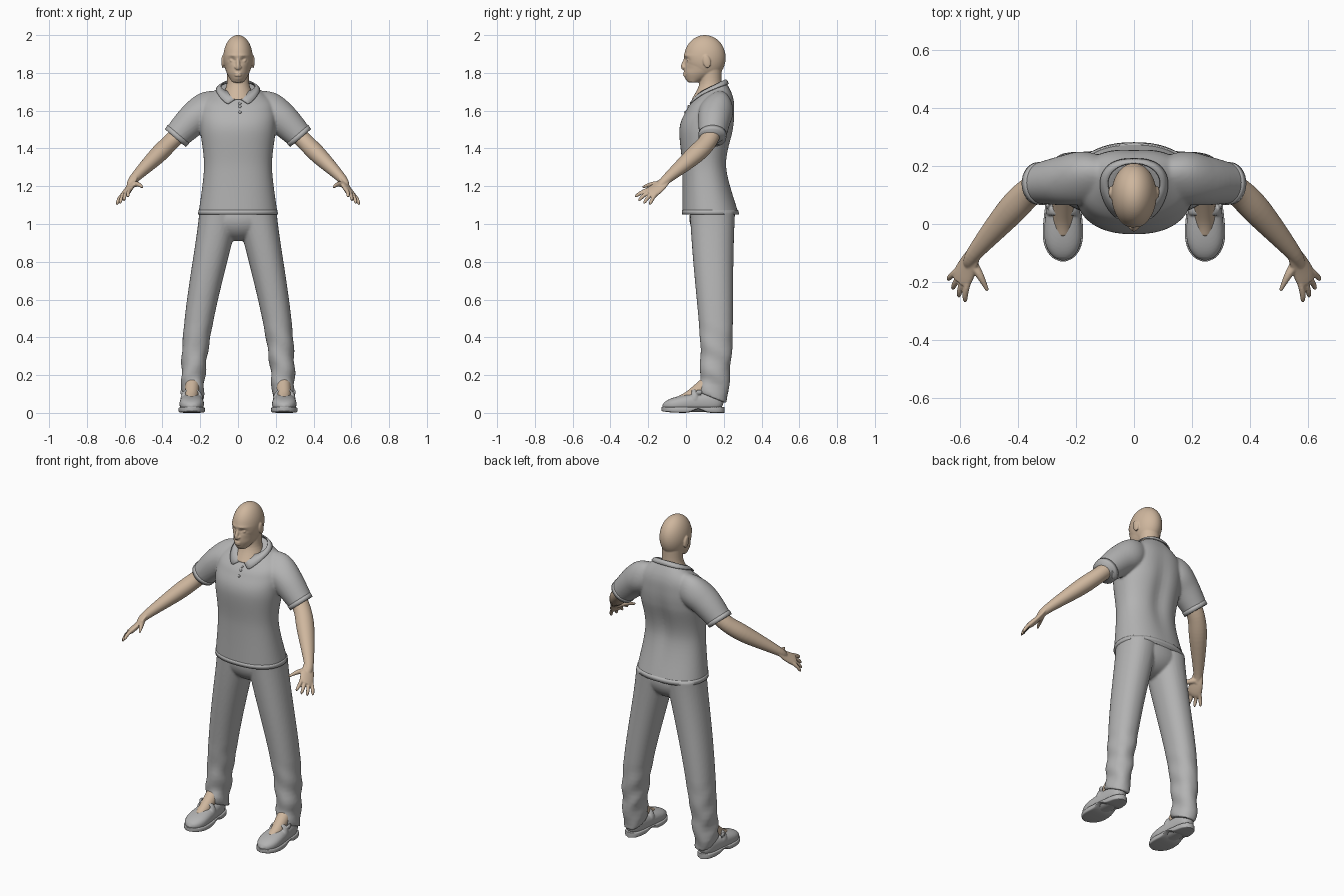
import bpy, bmesh, math
from mathutils import Vector, Matrix

old = bpy.data.objects.get("Cube")
if old:
    bpy.data.objects.remove(old)


def material(name, rgb):
    m = bpy.data.materials.new(name)
    m.use_nodes = True
    m.diffuse_color = (*rgb, 1)
    m.node_tree.nodes["Principled BSDF"].inputs["Base Color"].default_value = (*rgb, 1)
    return m


SKIN = material("skin", (0.62, 0.47, 0.34))
CLOTH = material("grey_cloth", (0.45, 0.45, 0.45))
X, Y, Z = Vector((1, 0, 0)), Vector((0, 1, 0)), Vector((0, 0, 1))
SIDES = (-1, 1)


def spline(rows, steps=6):
    """Smooth curve through rows of equal length."""
    rows = [Vector(r) for r in rows]
    padded = [rows[0], *rows, rows[-1]]
    curve = []
    for a, b, c, d in zip(padded, padded[1:], padded[2:], padded[3:]):
        for k in range(steps):
            t = k / steps
            bend = (c - a) * t + (a * 2 - b * 5 + c * 4 - d) * t ** 2 + (b * 3 - a - c * 3 + d) * t ** 3
            curve.append(b + bend / 2)
    return curve + [rows[-1]]


def loft(bm, rows, axes=None, flat=Z, squash=1, power=2, sides=32):
    """Skin rings of (x, y, z, radius, second radius); without axes, rings follow the path."""
    rings = []
    for i, row in enumerate(rows):
        centre = Vector(row[:3])
        if axes:
            u, v = axes
        else:
            ahead, behind = rows[min(i + 1, len(rows) - 1)], rows[max(i - 1, 0)]
            along = (Vector(ahead[:3]) - Vector(behind[:3])).normalized()
            v = (flat - along * flat.dot(along)).normalized()
            u = along.cross(v)
        wide = row[3]
        deep = row[4] if len(row) > 4 else wide * squash
        ring = []
        for k in range(sides):
            a = math.tau * k / sides
            ca, sa = math.cos(a), math.sin(a)
            ring.append(bm.verts.new(centre + u * wide * math.copysign(abs(ca) ** (2 / power), ca)
                                     + v * deep * math.copysign(abs(sa) ** (2 / power), sa)))
        rings.append(ring)
    for a, b in zip(rings, rings[1:]):
        for k in range(sides):
            j = (k + 1) % sides
            bm.faces.new((a[k], a[j], b[j], b[k]))
    bm.faces.new(rings[0])
    bm.faces.new(rings[-1])


def ball(bm, centre, radii, tilt=0):
    bmesh.ops.create_uvsphere(bm, u_segments=48, v_segments=32, radius=1, matrix=Matrix.Translation(centre)
                              @ Matrix.Rotation(tilt, 4, "X") @ Matrix.Diagonal((*radii, 1)))


def finish(bm, name, mat, voxel=0, soften=0, mirror=False, deform=None):
    """Shape the vertices, make the object and fuse overlapping pieces."""
    if deform:
        for vert in bm.verts:
            deform(vert.co)
    bmesh.ops.recalc_face_normals(bm, faces=bm.faces)
    for f in bm.faces:
        f.smooth = True
    me = bpy.data.meshes.new(name)
    bm.to_mesh(me)
    bm.free()
    me.materials.append(mat)
    ob = bpy.data.objects.new(name, me)
    bpy.context.collection.objects.link(ob)
    if voxel:
        m = ob.modifiers.new("fuse", "REMESH")
        m.mode, m.voxel_size, m.use_smooth_shade = "VOXEL", voxel, True
    if soften:
        m = ob.modifiers.new("soften", "SMOOTH")
        m.iterations = soften
    if mirror:
        m = ob.modifiers.new("mirror", "MIRROR")
        m.use_mirror_merge = False
    return ob


def bump(p, x, z, width, height):
    return math.exp(-((abs(p.x) - x) / width) ** 2 - ((p.z - z) / height) ** 2)


# Head: skull, jaw, neck and features fused, with hollow eye sockets and a brow
def face(p):
    if p.y < 0.07:
        p.y += 0.013 * bump(p, 0.03, 1.87, 0.017, 0.012) - 0.006 * bump(p, 0.03, 1.89, 0.03, 0.01)
        p.y += 0.004 * bump(p, 0.05, 1.82, 0.02, 0.02) - 0.005 * bump(p, 0, 1.77, 0.02, 0.01)


bm = bmesh.new()
ball(bm, (0, 0.1, 1.88), (0.078, 0.11, 0.12))
loft(bm, spline([(0, 0.04, 1.75, 0.03, 0.03), (0, 0.08, 1.8, 0.06, 0.09), (0, 0.1, 1.86, 0.075, 0.105)], 12),
     (X, Y), sides=64)
loft(bm, spline([(0, 0.12, 1.66, 0.09), (0, 0.13, 1.74, 0.06), (0, 0.13, 1.83, 0.06)]), (X, Y))
loft(bm, spline([(0, 0, 1.88, 0.008), (0, -0.015, 1.84, 0.011), (0, -0.01, 1.82, 0.012)]), flat=X)
for s in SIDES:
    ball(bm, (s * 0.012, -0.008, 1.83), (0.008, 0.01, 0.007))
    ball(bm, (s * 0.03, 0.006, 1.867), (0.014, 0.013, 0.009))
    ball(bm, (s * 0.08, 0.11, 1.86), (0.008, 0.02, 0.035), 0.2)
for z in (1.787, 1.798):
    ball(bm, (0, -0.004, z), (0.02, 0.012, 0.006))
finish(bm, "head", SKIN, 0.004, 2, deform=face)

# Bare arm with palm, four fanned fingers and thumb
palm_up, spread = Vector((0.7, -0.25, 0.65)), Vector((0.6, 0.7, -0.4))
bm = bmesh.new()
loft(bm, spline([(0.3, 0.14, 1.49, 0.05), (0.36, 0.11, 1.43, 0.05), (0.43, 0.04, 1.36, 0.05),
                 (0.55, -0.1, 1.24, 0.028), (0.57, -0.14, 1.2, 0.02)]), flat=palm_up, squash=0.9)
loft(bm, spline([(0.55, -0.1, 1.24, 0.028), (0.57, -0.14, 1.2, 0.038), (0.59, -0.18, 1.17, 0.042),
                 (0.6, -0.2, 1.16, 0.034)]), flat=palm_up, squash=0.4)
for i in range(4):
    base = Vector((0.59, -0.18, 1.17)) + spread * (0.02 * i - 0.03)
    reach = Vector((0.01 + 0.008 * i, 0.012 * i - 0.07, -0.04 - 0.006 * i)) * (1.15 if i in (1, 2) else 1)
    finger = []
    for k in range(9):
        t = k / 8
        centre = base + reach * t + palm_up * 0.006 * math.sin(math.pi * t)
        finger.append((*centre, (0.011 - 0.002 * t) * math.sqrt(1.05 - t ** 8)))
    loft(bm, finger, flat=palm_up, sides=12)
loft(bm, spline([(0.56, -0.13, 1.21, 0.018), (0.53, -0.18, 1.21, 0.013), (0.505, -0.23, 1.195, 0.006)]),
     flat=palm_up, sides=16)
finish(bm, "arm_and_hand", SKIN, 0.004, 2, mirror=True)


# Shirt body and sleeves, with a sloped neckline and a hollow along the spine
def drape(p):
    if p.y > 0.15:
        p.y -= 0.016 * bump(p, 0, 1.4, 0.05, 0.2)
    slope = min(max((p.z - 1.58) / 0.14, 0), 1)
    p.z += 0.5 * (p.y - 0.14) * slope ** 2


bm = bmesh.new()
loft(bm, spline([(0, 0.13, 1.05, 0.21, 0.15), (0, 0.1, 1.3, 0.18, 0.12), (0, 0.11, 1.5, 0.2, 0.145),
                 (0, 0.13, 1.6, 0.2, 0.13), (0, 0.14, 1.66, 0.175, 0.11), (0, 0.14, 1.72, 0.09, 0.07)], 10),
     (X, Y), power=2.3, sides=64)
for s in SIDES:
    loft(bm, spline([(s * 0.1, 0.16, 1.63, 0.07), (s * 0.17, 0.16, 1.6, 0.09), (s * 0.24, 0.15, 1.55, 0.086),
                     (s * 0.33, 0.14, 1.46, 0.07)]), flat=Y)
shirt = finish(bm, "shirt", CLOTH, 0.007, 5, deform=drape)

# Hem and sleeve cuffs
bm = bmesh.new()
loft(bm, [(0, 0.13, 1.05, 0.212, 0.152), (0, 0.127, 1.075, 0.208, 0.149)], (X, Y), power=2.3, sides=64)
finish(bm, "shirt_hem", CLOTH)
bm = bmesh.new()
loft(bm, [(0.315, 0.14, 1.475, 0.075), (0.332, 0.14, 1.455, 0.073)], flat=Y)
finish(bm, "sleeve_cuff", CLOTH, mirror=True)

# Collar strip laid over the shirt, with two points at the front
bpy.context.view_layer.update()
draped = shirt.evaluated_get(bpy.context.evaluated_depsgraph_get())


def on_shirt(p, lift):
    _, spot, normal, _ = draped.closest_point_on_mesh(p)
    return spot + normal * lift


bm = bmesh.new()
strips = []
for k in range(73):
    a = math.radians(6 + 348 * k / 72)
    front = max(0, math.cos(a))
    out = Vector((math.sin(a), -math.cos(a), 0))
    top = Vector((out.x * 0.09, 0.14 + out.y * 0.07, 1.73 + out.y * 0.035))
    width = 0.035 + 0.045 * front ** 3 * min(1, (1 - front) * 14)
    low = on_shirt(top + out * width * 0.75 - Z * width * (1 + front) / 2, 0.006)
    middle = on_shirt(top.lerp(low, 0.5), 0.009)
    strips.append([bm.verts.new(p) for p in (top, middle, low)])
for a, b in zip(strips, strips[1:]):
    for j in range(2):
        bm.faces.new((a[j], a[j + 1], b[j + 1], b[j]))
collar = finish(bm, "collar", CLOTH)
m = collar.modifiers.new("thickness", "SOLIDIFY")
m.thickness, m.offset = 0.006, 0

# Buttons
bm = bmesh.new()
for z in (1.66, 1.63, 1.59):
    ball(bm, on_shirt(Vector((0.01, 0, z)), 0), (0.008, 0.006, 0.008))
finish(bm, "buttons", CLOTH)


# Trousers: hips and two legs fused, with soft folds and cuffs lower at the back
def folds(p):
    low = min(max((0.5 - p.z) / 0.3, 0), 1)
    p.x += 0.005 * low * math.sin(p.z * 48 + p.y * 25)
    p.y += 0.004 * low * math.sin(p.z * 40 + abs(p.x) * 30)
    p.z -= 0.4 * (p.y - 0.14) * max(0, 0.2 - p.z) / 0.12


bm = bmesh.new()
ball(bm, (0, 0.138, 1.03), (0.2, 0.12, 0.12))
for s in SIDES:
    leg = []
    for k in range(41):
        t = k / 40
        leg.append((s * (0.1 + 0.14 * math.sin(t * math.pi / 2) ** 1.2),
                    0.14 + 0.02 * math.sin(math.pi * t ** 2), 1.07 - 0.99 * t,
                    0.105 - 0.048 * t, 0.12 - 0.05 * t + 0.008 * t ** 8))
    loft(bm, leg, (X, Y), power=2.2)
finish(bm, "trousers", CLOTH, 0.007, 4, deform=folds)

# Bare instep showing above the shoe
bm = bmesh.new()
loft(bm, spline([(0.245, -0.03, 0.06, 0.03), (0.245, 0.03, 0.09, 0.035), (0.24, 0.13, 0.17, 0.04)]))
finish(bm, "foot", SKIN, mirror=True)

# Shoe upper and sole share one outline from heel to toe; the sole has a raised arch and toe
upper, sole = [], []
for k in range(33):
    t = k / 32
    y = 0.205 - 0.335 * t
    taper = math.sqrt(1.02 - abs(2 * t - 1) ** 6)
    width = (0.051 + 0.018 * math.sin(math.pi * t ** 2)) * taper
    half = (0.11 - 0.05 * t ** 2) / 2
    upper.append((0.245, y * 0.97, half + 0.005, width * 0.93, half * taper))
    under = 0.02 * math.exp(-((t - 0.42) / 0.1) ** 2) + 0.01 * t ** 8
    sole.append((0.245, y, (0.032 + under) / 2, width, (0.032 - under) / 2))
bm = bmesh.new()
loft(bm, upper, (X, Z), power=2.4)
strap = []
for k in range(17):
    a = math.pi * k / 16
    strap.append((0.245 + 0.052 * math.cos(a), 0.045, 0.07 + 0.055 * math.sin(a), 0.008))
loft(bm, strap, flat=Y, squash=2, sides=16)
ball(bm, (0.298, 0.07, 0.11), (0.008, 0.018, 0.014))
finish(bm, "shoe", CLOTH, 0.005, 2, mirror=True)
bm = bmesh.new()
loft(bm, sole, (X, Z), power=6)
sole_object = finish(bm, "sole", CLOTH, mirror=True)
bpy.context.view_layer.objects.active = sole_object
sole_object.select_set(True)
bpy.ops.object.shade_smooth_by_angle()
